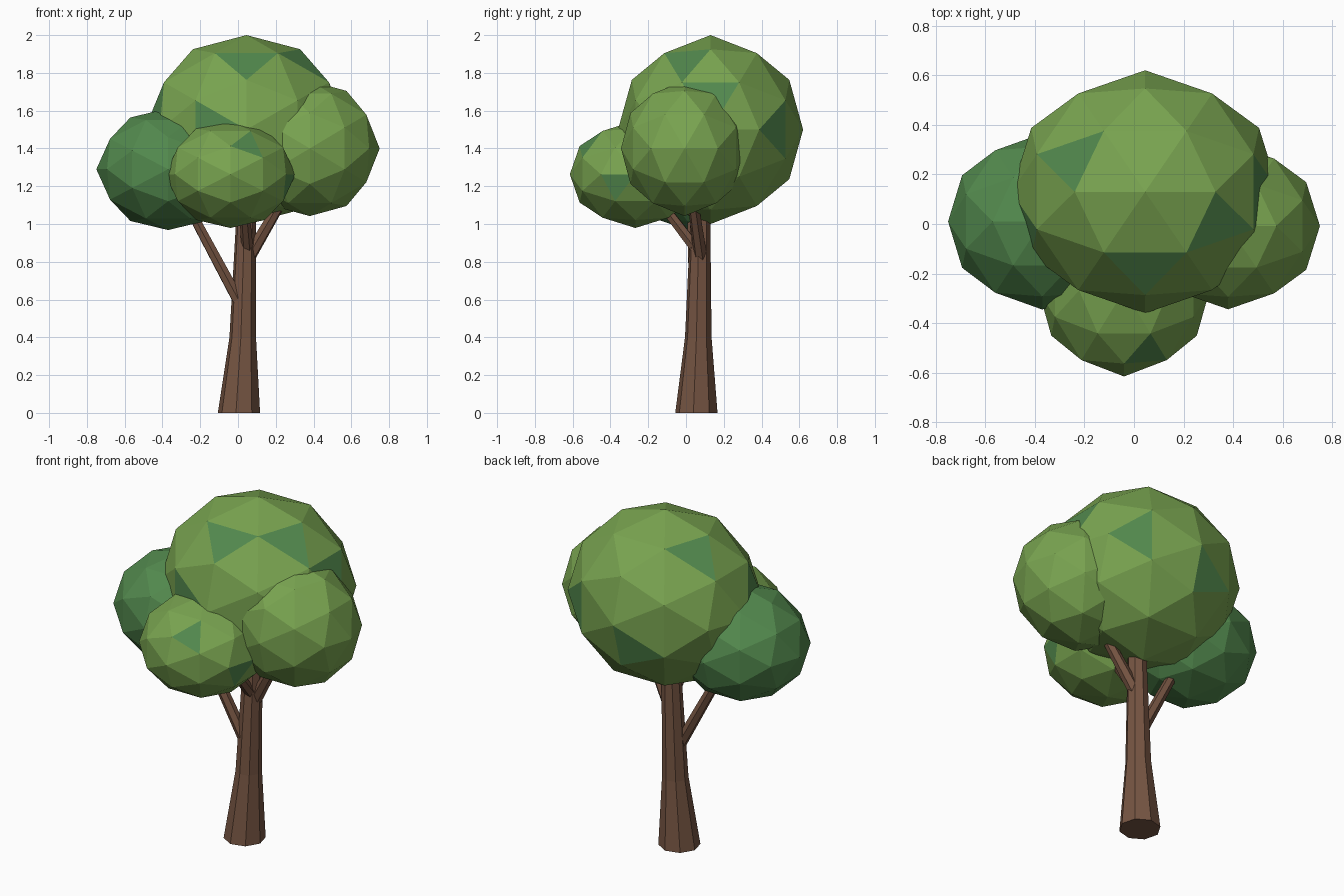
import bpy, bmesh, math
from mathutils import Matrix, Vector

if "Cube" in bpy.data.objects:
    bpy.data.objects.remove(bpy.data.objects["Cube"], do_unlink=True)


def make_material(name, color):
    mat = bpy.data.materials.new(name)
    mat.use_nodes = True
    mat.diffuse_color = (*color, 1)
    mat.node_tree.nodes["Principled BSDF"].inputs["Base Color"].default_value = (*color, 1)
    return mat


bark = make_material("bark_brown", (0.18, 0.09, 0.055))
leaf = make_material("leaf_green", (0.19, 0.37, 0.08))
deep_leaf = make_material("deep_leaf_green", (0.085, 0.25, 0.075))


def finish(bm, name, mats):
    mesh = bpy.data.meshes.new(name)
    bmesh.ops.recalc_face_normals(bm, faces=bm.faces)
    bm.to_mesh(mesh)
    bm.free()
    for mat in mats:
        mesh.materials.append(mat)
    obj = bpy.data.objects.new(name, mesh)
    bpy.context.collection.objects.link(obj)
    return obj


def leaf_ball(name, center, radii, mats, patches=()):
    """Faceted ball with edge midpoints on its axes; patches are directions of darker faces."""
    bm = bmesh.new()
    bmesh.ops.create_icosphere(bm, subdivisions=2, radius=1)
    bm.transform(Matrix.Rotation(-math.radians(31.717), 4, "Y"))
    bm.normal_update()
    for direction in patches:
        face = max(bm.faces, key=lambda f: f.normal.dot(Vector(direction)))
        face.material_index = 1
    bm.transform(Matrix.Translation(center) @ Matrix.Diagonal((*radii, 1)))
    return finish(bm, name, mats)


def limb(name, stations, sides, turn=0, tilted=True):
    """Tapered limb through (point, radius) stations."""
    bm = bmesh.new()
    axis = Vector(stations[-1][0]) - Vector(stations[0][0])
    rot = axis.to_track_quat("Z", "Y") if tilted else Matrix.Identity(3)
    rings = []
    for point, radius in stations:
        ring = []
        for i in range(sides):
            a = turn + math.tau * i / sides
            ring.append(bm.verts.new(Vector(point) + rot @ Vector((radius * math.cos(a), radius * math.sin(a), 0))))
        rings.append(ring)
    for low, high in zip(rings, rings[1:]):
        for i in range(sides):
            j = (i + 1) % sides
            bm.faces.new((low[i], low[j], high[j], high[i]))
    bm.faces.new(rings[0])
    bm.faces.new(rings[-1])
    return finish(bm, name, [bark])


# Trunk with a flared foot
limb("trunk", [((0.005, 0.055, 0), 0.113), ((0.025, 0.065, 0.4), 0.071),
               ((0.045, 0.078, 1.12), 0.05)], 8, math.radians(-8), tilted=False)

# Branches reaching into the foliage
limb("right_branch", [((0.0, 0.05, 0.6), 0.034), ((-0.3, 0.03, 1.16), 0.026)], 6)
limb("left_branch", [((0.05, 0.08, 0.81), 0.036), ((0.26, 0.03, 1.17), 0.028)], 6)
limb("front_branch", [((0.05, 0.06, 0.86), 0.032), ((0.03, -0.14, 1.12), 0.026)], 6)

# Foliage
leaf_ball("main_crown", (0.045, 0.13, 1.5), (0.54, 0.49, 0.5), [leaf, deep_leaf], [
    (0, -0.62, 0.71), (0.55, -0.27, 0.72), (-0.55, 0.27, 0.72),
    (-0.33, -0.87, 0), (0.87, 0, 0.33), (0.62, 0.71, 0),
    (-0.89, -0.28, 0.17), (-0.17, 0.89, -0.28)])
leaf_ball("right_foliage", (-0.37, 0.01, 1.29), (0.38, 0.355, 0.322), [deep_leaf])
leaf_ball("left_foliage", (0.38, -0.008, 1.4), (0.37, 0.336, 0.358), [leaf])
leaf_ball("front_foliage", (-0.04, -0.268, 1.263), (0.345, 0.347, 0.284), [leaf, deep_leaf], [
    (0.27, -0.72, 0.55), (0.89, -0.28, -0.17)])
